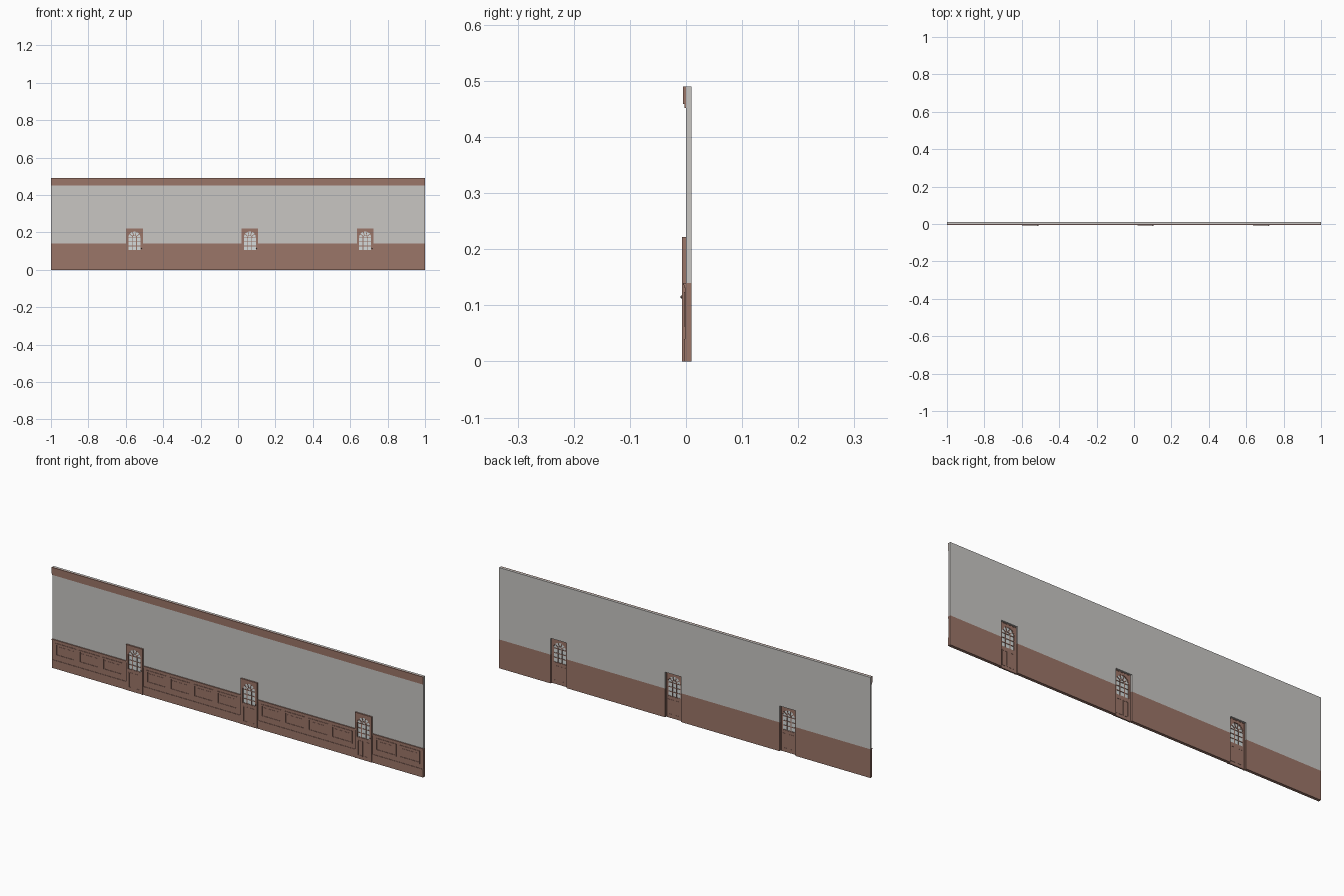
import bpy, bmesh, math
from mathutils import Matrix

cube = bpy.data.objects.get("Cube")
if cube:
    bpy.data.objects.remove(cube)


def material(name, rgb):
    m = bpy.data.materials.new(name)
    m.use_nodes = True
    m.diffuse_color = (*rgb, 1)
    m.node_tree.nodes["Principled BSDF"].inputs["Base Color"].default_value = (*rgb, 1)
    return m


WOOD = material("brown wood", (0.33, 0.18, 0.14))
PLASTER = material("pale plaster", (0.58, 0.565, 0.545))
GLASS = material("pale glass", (0.66, 0.71, 0.71))
METAL = material("dark metal", (0.08, 0.06, 0.05))

DOORS = (-0.554, 0.063, 0.68)
HALF, DOOR_TOP, DADO = 0.045, 0.222, 0.14
BIG = 100  # outlines are filled at a larger size, then shrunk


def rect(x0, x1, z0, z1):
    return [(x0, z0), (x1, z0), (x1, z1), (x0, z1)]


def arc(cx, cz, r, a0, a1, steps):
    return [(cx + r * math.cos(a0 + (a1 - a0) * i / steps),
             cz + r * math.sin(a0 + (a1 - a0) * i / steps)) for i in range(steps + 1)]


def flat(name, loops, y0, y1, mat):
    """Upright slab between y0 and y1; loops inside other loops become holes."""
    curve = bpy.data.curves.new(name, "CURVE")
    curve.dimensions, curve.fill_mode = "2D", "BOTH"
    curve.extrude = (y1 - y0) / 2 * BIG
    for loop in loops:
        s = curve.splines.new("POLY")
        s.points.add(len(loop) - 1)
        for p, (x, z) in zip(s.points, loop):
            p.co = (x * BIG, z * BIG, 0, 1)
        s.use_cyclic_u = True
    temp = bpy.data.objects.new(name, curve)
    bpy.context.collection.objects.link(temp)
    mesh = bpy.data.meshes.new_from_object(
        temp.evaluated_get(bpy.context.evaluated_depsgraph_get()))
    bpy.data.objects.remove(temp)
    mesh.transform(Matrix.Translation((0, (y0 + y1) / 2, 0))
                   @ Matrix.Rotation(math.pi / 2, 4, "X") @ Matrix.Scale(1 / BIG, 4))
    bm = bmesh.new()
    bm.from_mesh(mesh)
    bmesh.ops.remove_doubles(bm, verts=bm.verts, dist=1e-6)
    bmesh.ops.recalc_face_normals(bm, faces=bm.faces)
    for f in bm.faces:
        f.smooth = False
    bm.to_mesh(mesh)
    bm.free()
    mesh.materials.clear()
    mesh.materials.append(mat)
    obj = bpy.data.objects.new(name, mesh)
    bpy.context.collection.objects.link(obj)
    return obj


# Wall with door openings, wood below the dado line and plaster above
outline = [(-1, 0)]
for d in DOORS:
    a, b = d - HALF + 0.002, d + HALF - 0.002
    t = DOOR_TOP - 0.002
    outline += [(a, 0), (a, t), (b, t), (b, 0)]
outline += [(1, 0), (1, 0.49), (-1, 0.49)]
wall = flat("wall", [outline], 0, 0.01, WOOD)
wall.data.materials.append(PLASTER)
bm = bmesh.new()
bm.from_mesh(wall.data)
bmesh.ops.bisect_plane(bm, geom=bm.verts[:] + bm.edges[:] + bm.faces[:],
                       plane_co=(0, 0, DADO), plane_no=(0, 0, 1))
for f in bm.faces:
    f.material_index = int(f.calc_center_median().z > DADO)
bm.to_mesh(wall.data)
bm.free()

# Crown moulding
flat("crown_moulding", [rect(-1, 1, 0.459, 0.49)], -0.0055, 0, WOOD)
flat("crown_lower_lip", [rect(-1, 1, 0.452, 0.459)], -0.003, 0, WOOD)

# Wainscot strips between the doors
edges = [-1] + [d + s * HALF for d in DOORS for s in (-1, 1)] + [1]
spans = list(zip(edges[::2], edges[1::2]))


def strip(name, z0, z1, depth):
    flat(name, [rect(a, b, z0, z1) for a, b in spans], -depth, 0, WOOD)


strip("wainscot_board", 0.04, 0.132, 0.002)
strip("baseboard", 0, 0.04, 0.004)
strip("dado_bead", 0.132, 0.136, 0.0035)
strip("dado_cap", 0.136, DADO, 0.005)

# Framed panels on the wainscot
frames, fields = [], []
for (a, b), count in zip(spans, (3, 4, 4, 2)):
    pitch = (b - a - 0.02) / count
    for i in range(count):
        x0 = a + 0.01 + pitch * i + 0.008
        x1 = x0 + pitch - 0.016
        frames += [rect(x0, x1, 0.062, 0.124), rect(x0 + 0.007, x1 - 0.007, 0.069, 0.117)]
        fields.append(rect(x0 + 0.014, x1 - 0.014, 0.076, 0.110))
flat("panel_frames", frames, -0.004, -0.002, WOOD)
flat("panel_fields", fields, -0.003, -0.002, WOOD)

# Doors
R, SILL, SPRING, BAR = 0.034, 0.105, 0.172, 0.0018
for n, d in enumerate(DOORS, 1):
    tag = f"_{n}"
    window = [(d - R, SILL), (d + R, SILL)] + arc(d, SPRING, R, 0, math.pi, 16)
    flat("door_leaf" + tag, [rect(d - HALF + 0.005, d + HALF - 0.005, 0, DOOR_TOP - 0.005),
                             window], -0.0055, 0.001, WOOD)
    casing = [(d - HALF, 0), (d - HALF, DOOR_TOP), (d + HALF, DOOR_TOP), (d + HALF, 0),
              (d + HALF - 0.005, 0), (d + HALF - 0.005, DOOR_TOP - 0.005),
              (d - HALF + 0.005, DOOR_TOP - 0.005), (d - HALF + 0.005, 0)]
    flat("door_casing" + tag, [casing], -0.007, 0.002, WOOD)

    # Glazing bars: a grid of square panes under a fan of wedges
    panes = []
    w, h = 2 * R / 3, (SPRING - SILL) / 3
    for i in range(3):
        for j in range(3):
            x, z = d - R + w * i, SILL + h * j
            panes.append(rect(x + BAR, x + w - BAR, z + BAR, z + h - BAR))
    panes.append(arc(d, SPRING + BAR, 0.009, 0, math.pi, 8))
    for i in range(5):
        a0, a1 = math.pi / 5 * i, math.pi / 5 * (i + 1)
        panes.append(arc(d, SPRING, R - BAR, a0 + 0.06, a1 - 0.06, 4)
                     + arc(d, SPRING, 0.014, a1 - 0.13, a0 + 0.13, 3))
    flat("glazing_bars" + tag, [window] + panes, -0.0045, 0, WOOD)
    flat("window_glass" + tag, [window], -0.0026, -0.002, GLASS)

    # Two tall panels on the lower half, front and back
    for side, y0, y1 in (("front", -0.0065, -0.0055), ("back", 0.001, 0.002)):
        loops = []
        for c in (d - 0.018, d + 0.018):
            loops += [rect(c - 0.014, c + 0.014, 0.015, 0.09),
                      rect(c - 0.010, c + 0.010, 0.019, 0.086)]
        flat(f"door_panels_{side}" + tag, loops, y0, y1, WOOD)

    # Knob
    bpy.ops.mesh.primitive_uv_sphere_add(segments=12, ring_count=8, radius=0.0025,
                                         location=(d + 0.037, -0.0077, 0.115))
    knob = bpy.context.object
    knob.name = "door_knob" + tag
    knob.data.materials.append(METAL)
    bpy.ops.object.shade_smooth_by_angle()
